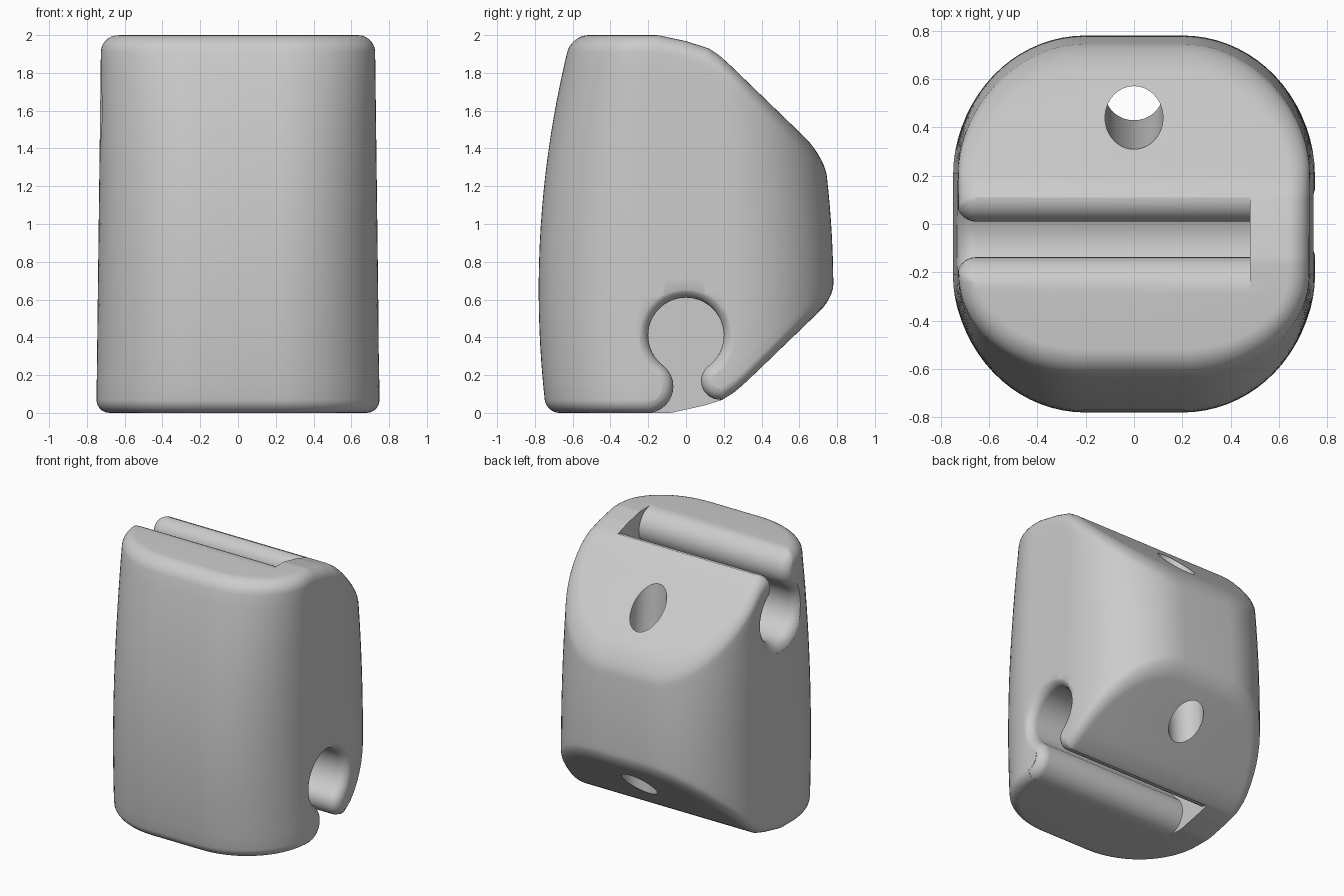
import bpy, bmesh, math
from math import sin, cos, pi

cube = bpy.data.objects.get("Cube")
if cube:
    bpy.data.objects.remove(cube, do_unlink=True)

grey = bpy.data.materials.new("plain_grey")
grey.use_nodes = True
colour = (0.6, 0.6, 0.6, 1)
grey.diffuse_color = colour
grey.node_tree.nodes["Principled BSDF"].inputs["Base Color"].default_value = colour

# Side profile of the top and bottom faces, as (y, z)
TOP = [(-1, 2), (-.15, 2), (0, 1.968), (.12, 1.93), (.18, 1.89), (.24, 1.835), (1, 1.1)]
BOTTOM = [(-1, 0), (-.08, 0), (.1, .04), (.19, .068), (.25, .105), (.31, .155), (1, .82)]


def lookup(profile, y):
    for (y0, z0), (y1, z1) in zip(profile, profile[1:]):
        if y <= y1:
            return z0 + (z1 - z0) * (y - y0) / (y1 - y0)
    return profile[-1][1]


def half_width(z):
    return .75 - .0125 * z


def half_depth(z):
    return .78 - .095 * (z - .65) ** 2


def make_object(name, bm):
    bmesh.ops.recalc_face_normals(bm, faces=bm.faces)
    mesh = bpy.data.meshes.new(name)
    bm.to_mesh(mesh)
    bm.free()
    mesh.materials.append(grey)
    obj = bpy.data.objects.new(name, mesh)
    bpy.context.collection.objects.link(obj)
    return obj


def loft(bm, rings):
    loops = [[bm.verts.new(p) for p in ring] for ring in rings]
    n = len(loops[0])
    for a, b in zip(loops, loops[1:]):
        for i in range(n):
            j = (i + 1) % n
            bm.faces.new((a[i], a[j], b[j], b[i]))
    return loops


# Half outline, front to back: (core y, cos, sin) for a rounded rectangle
ARC, SIDE = 18, 24
CORE_X, CORE_Y = .2, .21
outline = [(-CORE_Y, sin(i / ARC * pi / 2), -cos(i / ARC * pi / 2)) for i in range(ARC + 1)]
outline += [(-CORE_Y + 2 * CORE_Y * i / SIDE, 1, 0) for i in range(1, SIDE)]
outline += [(CORE_Y, cos(i / ARC * pi / 2), sin(i / ARC * pi / 2)) for i in range(ARC + 1)]


def place(u, z, inset):
    core, c, s = u
    return (CORE_X + (half_width(z) - CORE_X - inset) * c,
            core + (half_depth(z) - CORE_Y - inset) * s, z)


def on_cap(u, profile, inset, offset):
    z = profile[0][1]
    for _ in range(12):
        z = lookup(profile, place(u, z, inset)[1]) + offset
    return place(u, z, inset)


def full(half):
    return half + [(-x, y, z) for x, y, z in reversed(half)]


# Body: rounded bottom rim, bowed wall, rounded top rim
STEPS, R_BOTTOM, R_TOP = 7, .07, .09
rings = []
for k in range(STEPS + 1):
    a = k / STEPS * pi / 2
    rings.append([on_cap(u, BOTTOM, R_BOTTOM * (1 - sin(a)), R_BOTTOM * (1 - cos(a))) for u in outline])
low = rings[-1]
high = [on_cap(u, TOP, 0, -R_TOP) for u in outline]
for k in range(1, 20):
    t = k / 20
    rings.append([place(u, p[2] * (1 - t) + q[2] * t, 0) for u, p, q in zip(outline, low, high)])
for k in range(STEPS + 1):
    a = k / STEPS * pi / 2
    rings.append([on_cap(u, TOP, R_TOP * (1 - cos(a)), -R_TOP * (1 - sin(a))) for u in outline])
bm = bmesh.new()
loops = loft(bm, [full(r) for r in rings])
for loop in (loops[0], loops[-1]):
    for i in range(len(outline) - 1):
        bm.faces.new((loop[i], loop[i + 1], loop[-2 - i], loop[-1 - i]))
body = make_object("body", bm)


# Keyhole slot section: round channel, narrow neck and rounded lips
def arc(centre, radius, a0, a1, n):
    return [(centre[0] + radius * cos(a0 + (a1 - a0) * i / n),
             centre[1] + radius * sin(a0 + (a1 - a0) * i / n)) for i in range(n + 1)]


def keyhole(grow):
    hub, front, back = (0, .41), (-.207, .14), (.18, .17)
    a_front = math.atan2(front[1] - hub[1], front[0] - hub[0]) + 2 * pi
    a_back = math.atan2(back[1] - hub[1], back[0] - hub[0])
    pts = arc(hub, .2 + grow, a_back, a_front, 48)
    pts += arc(front, .14 - grow, a_front - pi, -pi / 2, 16)[1:]
    pts += [(front[0], -.3), (back[0], -.3)]
    pts += arc(back, .1 - grow, 1.5 * pi, a_back + pi, 16)[:-1]
    return pts


def slot_cutter(name, wall, flare, transform):
    sections = [(-.48, 0), (wall - flare, 0)]
    for k in range(1, 8):
        a = math.radians(k * 11.5)
        sections.append((wall - flare + flare * sin(a), flare * (1 - cos(a))))
    sections.append((1, sections[-1][1]))
    bm = bmesh.new()
    loops = loft(bm, [[transform(x, y, z) for y, z in keyhole(g)] for x, g in sections])
    bm.faces.new(loops[0])
    bm.faces.new(loops[-1])
    return make_object(name, bm)


bottom_slot = slot_cutter("bottom_slot_cutter", .748, .07, lambda x, y, z: (x, y, z))
top_slot = slot_cutter("top_slot_cutter", .733, .08, lambda x, y, z: (-x, y - .07, 2 - z))

# Tilted cord hole through both back slopes
bpy.ops.mesh.primitive_cylinder_add(vertices=64, radius=.12, depth=3,
                                    location=(0, .49, 1.015), rotation=(.08, 0, 0))
cord_hole = bpy.context.object
cord_hole.name = "cord_hole_cutter"
cord_hole.data.materials.append(grey)

bpy.ops.object.select_all(action='DESELECT')
bpy.context.view_layer.objects.active = body
body.select_set(True)
for cutter in (bottom_slot, top_slot, cord_hole):
    cutter.hide_render = True
    mod = body.modifiers.new(cutter.name, 'BOOLEAN')
    mod.operation, mod.solver, mod.object = 'DIFFERENCE', 'EXACT', cutter
    bpy.ops.object.modifier_apply(modifier=mod.name)
    bpy.data.objects.remove(cutter, do_unlink=True)
bpy.ops.object.shade_smooth_by_angle(angle=math.radians(32))
